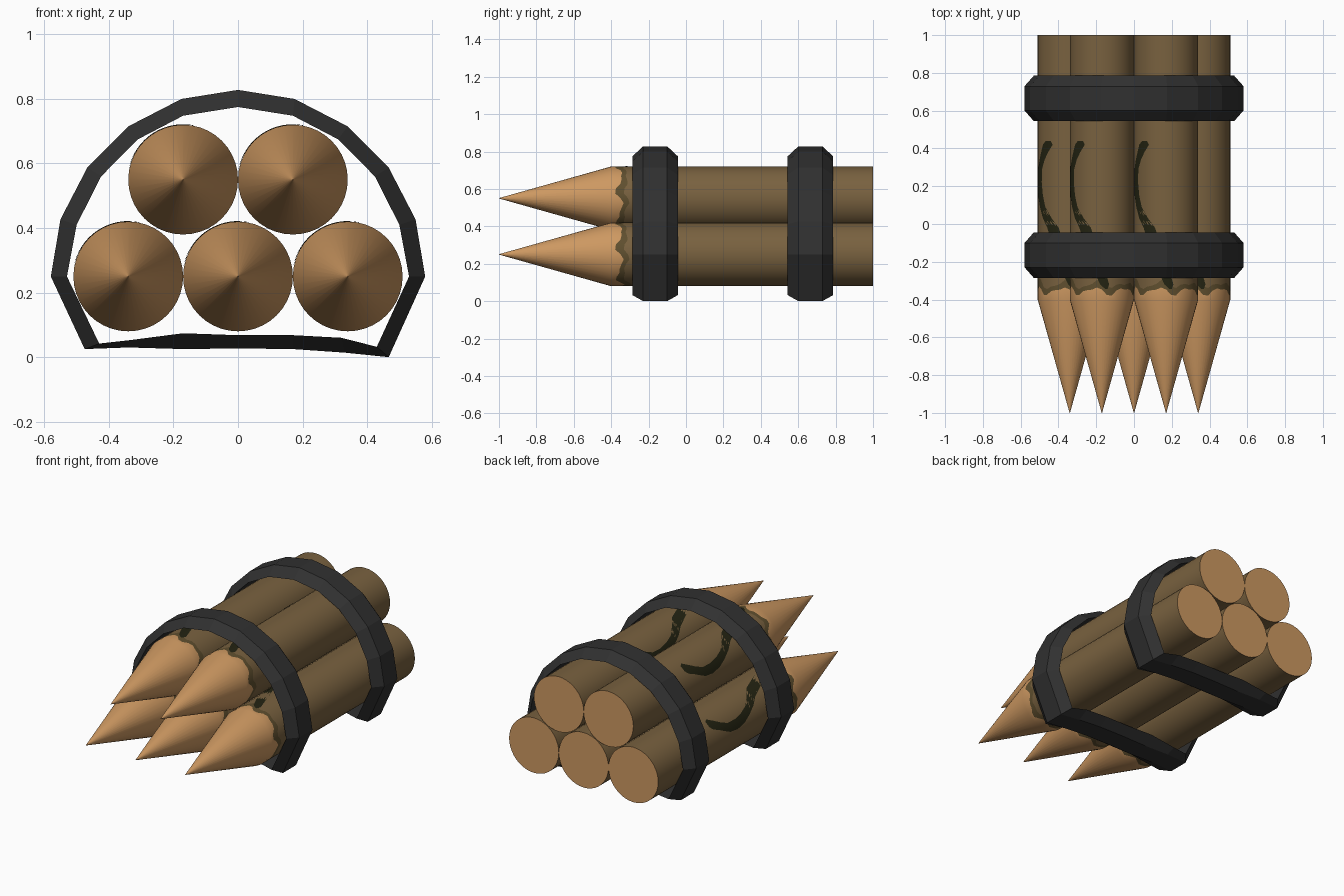
import bpy, bmesh, math

if "Cube" in bpy.data.objects:
    bpy.data.objects.remove(bpy.data.objects["Cube"])

def material(name, rgb):
    m = bpy.data.materials.new(name)
    m.diffuse_color = (*rgb, 1)
    m.use_nodes = True
    m.node_tree.nodes["Principled BSDF"].inputs["Base Color"].default_value = m.diffuse_color
    return m

WOOD = material("cut_wood", (0.61, 0.315, 0.12))
EDGE = material("bark_edge", (0.115, 0.078, 0.028))
BARK = material("bark", (0.19, 0.12, 0.05))
BAND = material("black_band", (0.03, 0.03, 0.03))
MOSS = material("dark_streak", (0.017, 0.017, 0.006))

def finish(name, bm, mats, smooth):
    bmesh.ops.recalc_face_normals(bm, faces=bm.faces)
    me = bpy.data.meshes.new(name)
    bm.to_mesh(me)
    bm.free()
    for m in mats:
        me.materials.append(m)
    if smooth:
        me.shade_smooth()
        me.set_sharp_from_angle(angle=math.radians(30))
    ob = bpy.data.objects.new(name, me)
    bpy.context.collection.objects.link(ob)
    return ob

def bridge(bm, a, b, mat=0):
    n = len(a)
    for i in range(n):
        j = (i + 1) % n
        bm.faces.new((a[i], a[j], b[j], b[i])).material_index = mat

R, N = 0.17, 40
LOGS = [(-0.34, 0.25), (0, 0.25), (0.34, 0.25), (-0.17, 0.55), (0.17, 0.55)]

# wavy line where the bark has been cut away
def wave(t):
    return -0.355 + 0.018 * math.sin(6 * t) + 0.01 * math.sin(11 * t + 1)

def log(name, cx, cz):
    bm = bmesh.new()
    def ring(r, yf):
        out = []
        for i in range(N):
            t = 2 * math.pi * i / N
            out.append(bm.verts.new((cx - r * math.sin(t), yf(t), cz + r * math.cos(t))))
        return out
    rings = [ring(0.001, lambda t: -1), ring(R, lambda t: -0.4), ring(R, wave),
             ring(R, lambda t: wave(t) + 0.035 + 0.012 * math.sin(5 * t + 2)),
             ring(R, lambda t: 1)]
    for k, mat in enumerate((0, 0, 1, 2)):
        bridge(bm, rings[k], rings[k + 1], mat)
    bm.faces.new(rings[0])
    bm.faces.new(rings[-1])
    finish(name, bm, [WOOD, EDGE, BARK], True)

# dark streak on the bark: (y, angle from top towards -x, half width) in degrees
PATH = [(-0.345, -8, 2), (-0.32, -5, 8), (-0.25, 4, 10), (-0.1, 22, 11), (-0.02, 32, 12),
        (0.03, 45, 11), (0.09, 58, 9), (0.15, 66, 10), (0.22, 70, 10), (0.29, 68, 9),
        (0.34, 60, 9), (0.38, 52, 10), (0.42, 44, 12), (0.44, 42, 6)]

def streak(name, cx, cz):
    bm = bmesh.new()
    rows = []
    for y, mid, half in PATH:
        row = []
        for k in range(5):
            t = math.radians(mid + half * (k - 2) / 2)
            row.append(bm.verts.new((cx - 0.1715 * math.sin(t), y, cz + 0.1715 * math.cos(t))))
        rows.append(row)
    for a, b in zip(rows, rows[1:]):
        for k in range(4):
            f = bm.faces.new((a[k], b[k], b[k + 1], a[k + 1]))
            f.normal_update()
            c = f.calc_center_median()
            if f.normal.x * (c.x - cx) + f.normal.z * (c.z - cz) < 0:
                f.normal_flip()
    me = bpy.data.meshes.new(name)
    bm.to_mesh(me)
    bm.free()
    me.materials.append(MOSS)
    me.shade_smooth()
    bpy.context.collection.objects.link(bpy.data.objects.new(name, me))

for i, (x, z) in enumerate(LOGS):
    log(f"log_{i + 1}", x, z)
    streak(f"streak_{i + 1}", x, z)

# bands: mirrored arch plus an uneven underside
def loop(arch, under):
    left = [(-x, z) for x, z in reversed(arch[1:])]
    return left + arch + under

OUTER = loop([(0, 0.828), (0.175, 0.8), (0.34, 0.715), (0.467, 0.587), (0.55, 0.427), (0.58, 0.25)],
             [(0.467, 0.0), (0.33, 0.014), (0.17, 0.025), (0, 0.027), (-0.17, 0.025),
              (-0.34, 0.03), (-0.475, 0.025)])
INNER = loop([(0, 0.775), (0.17, 0.748), (0.31, 0.675), (0.424, 0.56), (0.5, 0.41), (0.53, 0.25)],
             [(0.43, 0.032), (0.32, 0.06), (0.17, 0.068), (0, 0.068), (-0.17, 0.074),
              (-0.34, 0.052), (-0.43, 0.042)])

def band(name, y):
    bm = bmesh.new()
    rings = [[bm.verts.new((x, y + dy, z)) for x, z in pts]
             for pts, dy in ((INNER, -0.121), (OUTER, -0.064), (OUTER, 0.064), (INNER, 0.121))]
    for k in range(4):
        bridge(bm, rings[k], rings[(k + 1) % 4])
    finish(name, bm, [BAND], False)

band("front_band", -0.165)
band("rear_band", 0.665)
